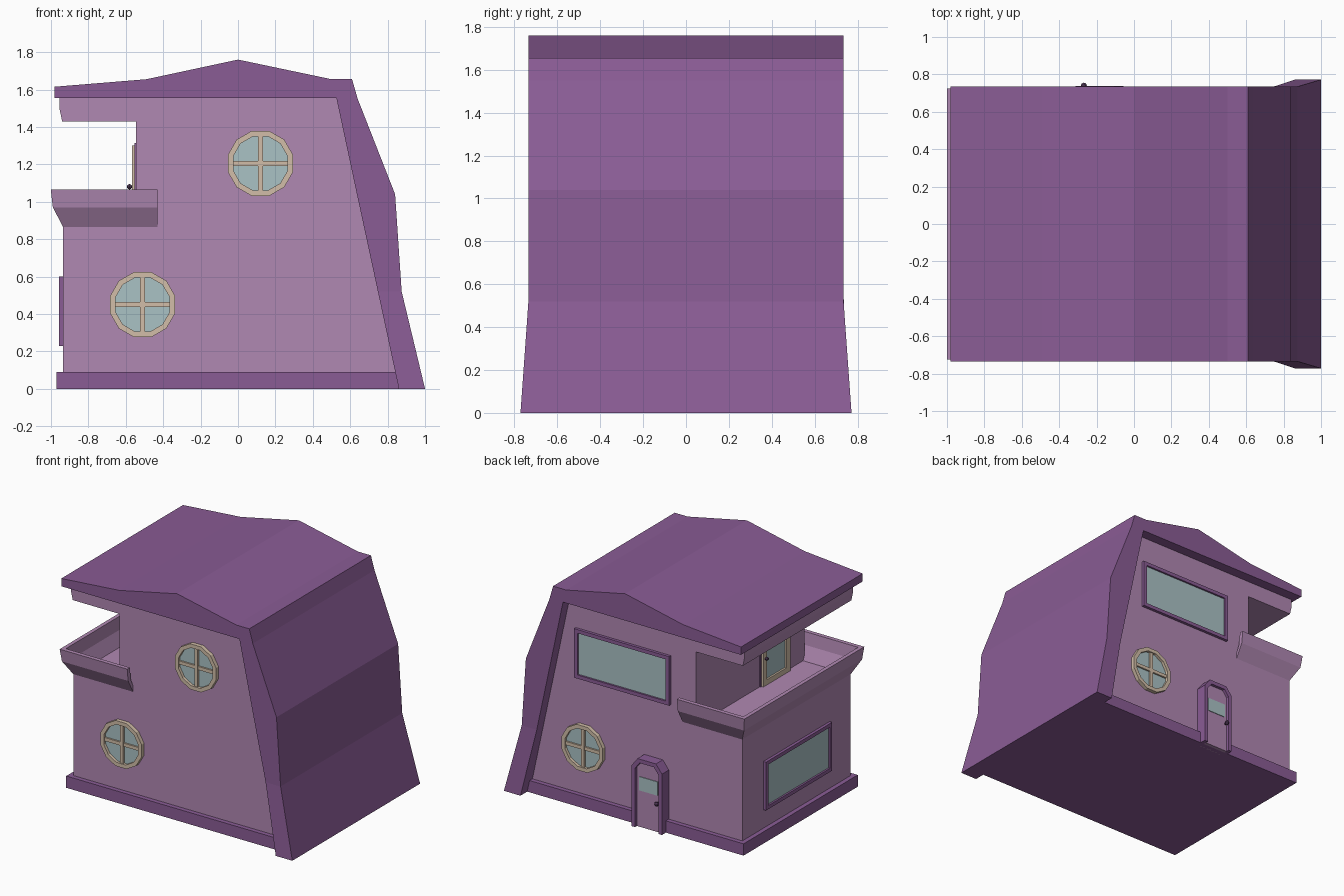
import bpy, bmesh, math

if "Cube" in bpy.data.objects:
    bpy.data.objects.remove(bpy.data.objects["Cube"])


def material(name, rgb):
    lin = [((c / 255 + 0.055) / 1.055) ** 2.4 for c in rgb]
    m = bpy.data.materials.new(name)
    m.diffuse_color = (*lin, 1)
    m.use_nodes = True
    m.node_tree.nodes["Principled BSDF"].inputs["Base Color"].default_value = m.diffuse_color
    return m


WALL = material("mauve wall", (176, 136, 178))
TRIM = material("purple trim", (138, 92, 149))
GLASS = material("pale glass", (170, 194, 197))
BEIGE = material("beige frame", (210, 190, 168))
DARK = material("dark knob", (75, 52, 82))


def finish(name, bm, mat):
    bmesh.ops.recalc_face_normals(bm, faces=bm.faces)
    me = bpy.data.meshes.new(name)
    bm.to_mesh(me)
    bm.free()
    me.materials.append(mat)
    ob = bpy.data.objects.new(name, me)
    bpy.context.collection.objects.link(ob)
    return ob


def prism(name, pts, w0, w1, place, mat):
    """Solid from a flat outline, between depths w0 and w1."""
    bm = bmesh.new()
    a = [bm.verts.new(place(u, v, w0)) for u, v in pts]
    b = [bm.verts.new(place(u, v, w1)) for u, v in pts]
    bm.faces.new(a)
    bm.faces.new(b)
    for i in range(len(a)):
        j = (i + 1) % len(a)
        bm.faces.new((a[i], a[j], b[j], b[i]))
    return finish(name, bm, mat)


def strip(name, outer, inner, w0, w1, place, mat, closed=True):
    """Solid band between an outer and an inner line, such as a frame."""
    bm = bmesh.new()
    rows = [[bm.verts.new(place(*p, w)) for p, w in ((o, w0), (i, w0), (i, w1), (o, w1))]
            for o, i in zip(outer, inner)]
    n = len(rows)
    for k in range(n if closed else n - 1):
        r, s = rows[k], rows[(k + 1) % n]
        for e in range(4):
            f = (e + 1) % 4
            bm.faces.new((r[e], r[f], s[f], s[e]))
    if not closed:
        bm.faces.new(rows[0])
        bm.faces.new(rows[-1])
    bmesh.ops.remove_doubles(bm, verts=bm.verts, dist=1e-5)
    return finish(name, bm, mat)


def rect(u0, u1, v0, v1):
    return [(u0, v0), (u1, v0), (u1, v1), (u0, v1)]


def knob(name, loc, r):
    bm = bmesh.new()
    bmesh.ops.create_uvsphere(bm, u_segments=8, v_segments=6, radius=r)
    bmesh.ops.translate(bm, verts=bm.verts, vec=loc)
    finish(name, bm, DARK)


# Placement on each wall: u along, v up, w outwards
WY, WX = 0.655, -0.935
front = lambda u, v, w: (u, -WY - w, v)
back = lambda u, v, w: (u, WY + w, v)
left = lambda u, v, w: (WX - w, u, v)
inset = lambda u, v, w: (-0.545 - w, u, v)
across = lambda u, v, w: (u, w, v)

# House body with the balcony notch
body = [(WX, 0.02), (WX, 0.87), (-0.545, 0.87), (-0.545, 1.43), (-0.94, 1.43),
        (-0.955, 1.5), (-0.955, 1.57), (0.54, 1.57), (0.87, 0.02)]
prism("house_body", body, -WY, WY, across, WALL)

# Plinth
prism("plinth", [(-0.97, 0), (0.862, 0), (0.843, 0.09), (-0.97, 0.09)], -0.69, 0.69, across, TRIM)

# Roof shell running down the right side, flared at the foot
outer = [(1, 0), (0.875, 0.52), (0.84, 1.04), (0.64, 1.55), (0.61, 1.655),
         (0.5, 1.655), (0, 1.76), (-0.49, 1.655), (-0.98, 1.615)]
inner = [(0.86, 0), (0.748, 0.52), (0.636, 1.04), (0.526, 1.555), (0.525, 1.555),
         (0.5, 1.555), (0, 1.555), (-0.49, 1.555), (-0.98, 1.555)]
flare = lambda u, v, w: (u, w * (0.735 + 0.037 * max(0, 1 - v / 0.52)), v)
strip("roof_shell", outer, inner, -1, 1, flare, TRIM, closed=False)

# Balcony parapet: leaning section carried round three sides
section = [(0, 0.865), (0.055, 0.97), (0.066, 1.065), (0.036, 1.065), (0.025, 0.97), (-0.02, 0.865)]
bm = bmesh.new()
rows = []
for sx, sy in ((0, -1), (1, -1), (1, 1), (0, 1)):
    rows.append([bm.verts.new((WX - d if sx else -0.43, sy * (WY + d * 1.06), z)) for d, z in section])
for r, s in zip(rows, rows[1:]):
    for e in range(len(section)):
        f = (e + 1) % len(section)
        bm.faces.new((r[e], r[f], s[f], s[e]))
bm.faces.new(rows[0])
bm.faces.new(rows[-1])
finish("balcony_parapet", bm, WALL)


# Round windows
def round_window(name, cu, cv, place):
    def ring(r):
        return [(cu + r * math.cos(math.radians(15 + 30 * k)),
                 cv + r * math.sin(math.radians(15 + 30 * k))) for k in range(12)]
    strip(name + "_frame", ring(0.18), ring(0.15), -0.01, 0.03, place, BEIGE)
    prism(name + "_glass", ring(0.155), 0, 0.008, place, GLASS)
    h = 0.013
    prism(name + "_upright_bar", rect(cu - h, cu + h, cv - 0.15, cv + 0.15), 0, 0.022, place, BEIGE)
    prism(name + "_cross_bar", rect(cu - 0.15, cu + 0.15, cv - h, cv + h), 0, 0.021, place, BEIGE)


round_window("front_upper_window", 0.12, 1.205, front)
round_window("front_lower_window", -0.51, 0.45, front)
round_window("back_lower_window", 0.40, 0.45, back)


# Rectangular windows
def square_window(name, u0, u1, v0, v1, place, mat=TRIM, t=0.028):
    strip(name + "_frame", rect(u0, u1, v0, v1), rect(u0 + t, u1 - t, v0 + t, v1 - t),
          -0.01, 0.022, place, mat)
    prism(name + "_glass", rect(u0 + t, u1 - t, v0 + t, v1 - t), 0, 0.008, place, GLASS)


square_window("back_upper_window", -0.33, 0.473, 0.97, 1.345, back)
square_window("left_window", -0.40, 0.40, 0.23, 0.60, left)


# Back door
def arch(m):
    a, b, t = -0.313 + m, -0.056 - m, 0.53 - m
    c = 0.05 - m * 0.4
    return [(a, 0), (a, t - c * 1.3), (a + c, t), (b - c, t), (b, t - c * 1.3), (b, 0)]


strip("door_frame", arch(0), arch(0.03), -0.01, 0.083, back, TRIM, closed=False)
prism("door_panel", arch(0.028), -0.01, 0.06, back, WALL)
prism("door_window", rect(-0.262, -0.107, 0.28, 0.385), 0.058, 0.065, back, GLASS)
knob("door_knob", (-0.268, WY + 0.085, 0.225), 0.016)
prism("door_knob_stem", rect(-0.274, -0.262, 0.219, 0.231), 0.05, 0.08, back, DARK)

# Balcony door
strip("balcony_door_surround", rect(-0.465, -0.11, 0.86, 1.315), rect(-0.44, -0.135, 0.88, 1.29),
      -0.01, 0.008, inset, TRIM)
square_window("balcony_door", -0.45, -0.125, 0.865, 1.30, inset, BEIGE, 0.045)
knob("balcony_door_knob", (-0.58, -0.15, 1.08), 0.014)
